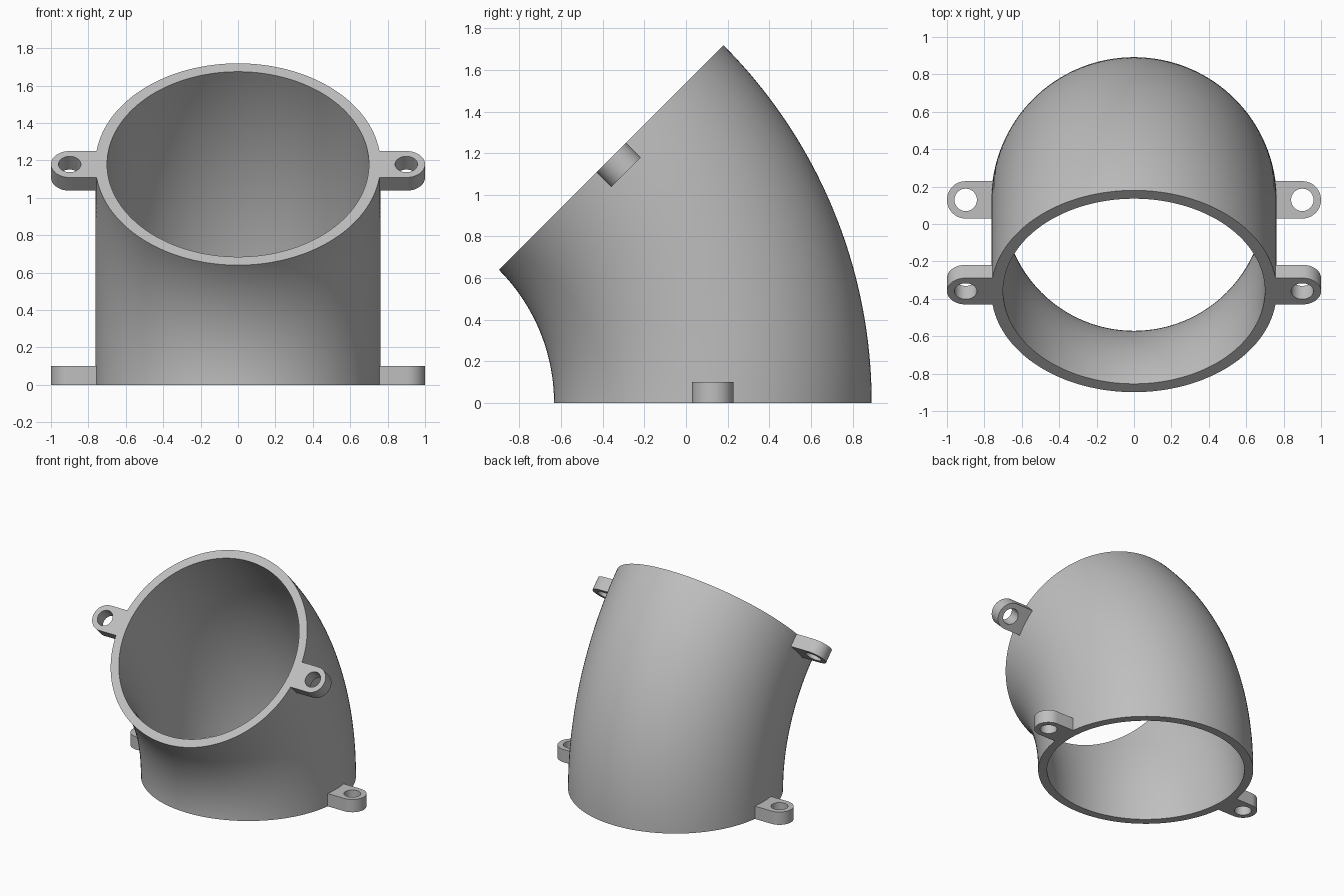
import bpy, bmesh
from math import pi, sin, cos, radians
from mathutils import Matrix

cube = bpy.data.objects.get("Cube")
if cube:
    bpy.data.objects.remove(cube)

PIVOT_Y = -1.539      # bend axis runs along x at this y, z = 0
BEND_R = 1.668        # bend axis to pipe centreline
OUTER, INNER = 0.763, 0.70
ANGLE = radians(45)
SEG, STEPS = 128, 40

grey = bpy.data.materials.new("plain_grey")
grey.use_nodes = True
colour = (0.52, 0.52, 0.52, 1)
grey.diffuse_color = colour
grey.node_tree.nodes["Principled BSDF"].inputs["Base Color"].default_value = colour


def bend(angle):
    """Carries the base opening's frame round the bend."""
    return (Matrix.Translation((0, PIVOT_Y, 0)) @ Matrix.Rotation(angle, 4, 'X')
            @ Matrix.Translation((0, BEND_R, 0)))


def finish(bm, name):
    bmesh.ops.recalc_face_normals(bm, faces=bm.faces)
    mesh = bpy.data.meshes.new(name)
    bm.to_mesh(mesh)
    bm.free()
    mesh.materials.append(grey)
    obj = bpy.data.objects.new(name, mesh)
    bpy.context.collection.objects.link(obj)
    bpy.ops.object.select_all(action='DESELECT')
    obj.select_set(True)
    bpy.context.view_layer.objects.active = obj
    bpy.ops.object.shade_smooth_by_angle(angle=radians(35))
    return obj


def circle(bm, radius, count, x=0):
    return [bm.verts.new((x + radius * cos(2 * pi * i / count),
                          radius * sin(2 * pi * i / count), 0)) for i in range(count)]


def bridge(bm, a, b):
    for i in range(len(a)):
        j = (i + 1) % len(a)
        bm.faces.new((a[i], a[j], b[j], b[i]))


# Hollow elbow: two walls swept round the bend, joined by flat rims
bm = bmesh.new()
walls = []
for radius in (OUTER, INNER):
    rings = []
    for k in range(STEPS + 1):
        ring = circle(bm, radius, SEG)
        bmesh.ops.transform(bm, matrix=bend(ANGLE * k / STEPS), verts=ring)
        rings.append(ring)
    for a, b in zip(rings, rings[1:]):
        bridge(bm, a, b)
    walls.append(rings)
for end in (0, -1):
    bridge(bm, walls[0][end], walls[1][end])
finish(bm, "elbow_pipe")


# Mounting lugs: rounded tab with a through hole
def lug(name, side, angle, base):
    bm = bmesh.new()
    half, eye, root, thick = 0.1, 0.9, 0.735, 0.1
    arc = [(eye + half * cos(t), half * sin(t))
           for t in (pi * (i / 24 - 0.5) for i in range(25))]
    outline = [bm.verts.new((x, y, 0))
               for x, y in arc + [(root, half), (root, -half)]]
    for loop in (outline, circle(bm, 0.06, 40, eye)):
        for a, b in zip(loop, loop[1:] + loop[:1]):
            bm.edges.new((a, b))
    bmesh.ops.triangle_fill(bm, edges=bm.edges[:], use_beauty=True)
    extruded = bmesh.ops.extrude_face_region(bm, geom=bm.faces[:], use_keep_orig=True)
    top = [g for g in extruded["geom"] if isinstance(g, bmesh.types.BMVert)]
    bmesh.ops.translate(bm, verts=top, vec=(0, 0, thick))
    place = bend(angle) @ Matrix.Translation((0, 0, base)) @ Matrix.Diagonal((side, 1, 1, 1))
    bmesh.ops.transform(bm, matrix=place, verts=bm.verts[:])
    finish(bm, name)


for side, label in ((1, "left"), (-1, "right")):
    lug("base_lug_" + label, side, 0, 0)
    lug("upper_lug_" + label, side, ANGLE, -0.1)
